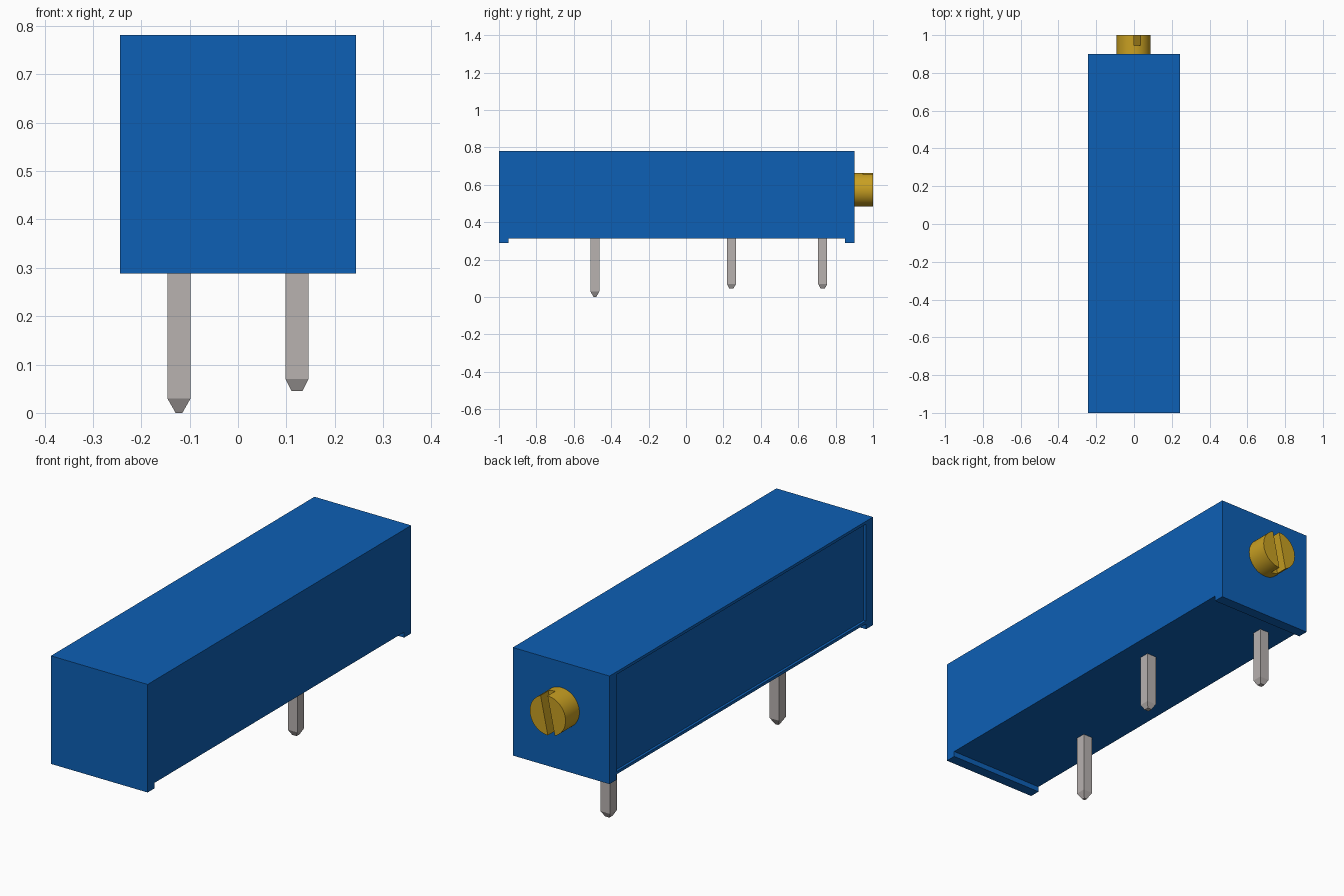
import bpy, bmesh, math
from mathutils import Matrix

if "Cube" in bpy.data.objects:
    bpy.data.objects.remove(bpy.data.objects["Cube"], do_unlink=True)


def material(name, rgb):
    m = bpy.data.materials.new(name)
    m.use_nodes = True
    m.diffuse_color = (*rgb, 1)
    m.node_tree.nodes["Principled BSDF"].inputs["Base Color"].default_value = (*rgb, 1)
    return m


BLUE = material("blue plastic", (0.004, 0.116, 0.462))
BRASS = material("brass", (0.58, 0.35, 0.016))
METAL = material("pin metal", (0.48, 0.445, 0.435))


def finish(bm, name, mat):
    bmesh.ops.recalc_face_normals(bm, faces=bm.faces)
    me = bpy.data.meshes.new(name)
    bm.to_mesh(me)
    bm.free()
    me.materials.append(mat)
    ob = bpy.data.objects.new(name, me)
    bpy.context.collection.objects.link(ob)
    return ob


def box(name, size, loc, mat, tilt=0):
    bm = bmesh.new()
    bmesh.ops.create_cube(bm, size=1, matrix=Matrix.Translation(loc)
                          @ Matrix.Rotation(tilt, 4, 'Y') @ Matrix.Diagonal((*size, 1)))
    return finish(bm, name, mat)


def activate(ob):
    bpy.ops.object.select_all(action='DESELECT')
    ob.select_set(True)
    bpy.context.view_layer.objects.active = ob


def cut(ob, cutter):
    """Subtract the cutter and throw it away."""
    cutter.hide_render = True
    mod = ob.modifiers.new("cut", 'BOOLEAN')
    mod.operation = 'DIFFERENCE'
    mod.solver = 'EXACT'
    mod.object = cutter
    activate(ob)
    bpy.ops.object.modifier_apply(modifier=mod.name)
    bpy.data.objects.remove(cutter, do_unlink=True)


# Housing: side profile with a standoff foot at each end, extruded across x
HALF, FRONT, BACK = 0.244, -1.0, 0.9
FOOT, FLOOR, BOTTOM, TOP = 0.05, 0.313, 0.288, 0.781
profile = [(FRONT, BOTTOM), (FRONT + FOOT, BOTTOM), (FRONT + FOOT, FLOOR),
           (BACK - FOOT, FLOOR), (BACK - FOOT, BOTTOM), (BACK, BOTTOM),
           (BACK, TOP), (FRONT, TOP)]
bm = bmesh.new()
face = bm.faces.new([bm.verts.new((-HALF, y, z)) for y, z in profile])
ext = bmesh.ops.extrude_face_region(bm, geom=[face])
bmesh.ops.translate(bm, vec=(2 * HALF, 0, 0),
                    verts=[v for v in ext["geom"] if isinstance(v, bmesh.types.BMVert)])
housing = finish(bm, "housing", BLUE)

# Shallow recessed panel on the -x side, framed by thin lips
LIP, DEPTH = 0.013, 0.012
cut(housing, box("recess_cutter",
                 (2 * DEPTH, BACK - FRONT - 2 * FOOT, TOP - FLOOR - 2 * LIP),
                 (-HALF, (FRONT + BACK) / 2, (TOP + FLOOR) / 2), BLUE))

# Adjustment screw with a slightly turned slot
SX, SZ = -0.002, 0.574
bm = bmesh.new()
bmesh.ops.create_cone(bm, cap_ends=True, segments=48, radius1=0.09, radius2=0.09, depth=0.11,
                      matrix=Matrix.Translation((SX, 0.945, SZ)) @ Matrix.Rotation(math.pi / 2, 4, 'X'))
screw = finish(bm, "adjustment_screw", BRASS)
cut(screw, box("slot_cutter", (0.036, 0.11, 0.3), (SX, 1.0, SZ), BRASS, math.radians(12)))
activate(screw)
bpy.ops.object.shade_smooth_by_angle(angle=math.radians(30))


# Square pins with chamfered tips
def pin(name, x, y, tip_z, taper, tip_half):
    bm = bmesh.new()
    rings = []
    for z, h in ((FLOOR + 0.01, 0.024), (tip_z + taper, 0.024), (tip_z, tip_half)):
        rings.append([bm.verts.new((x + sx * h, y + sy * h, z))
                      for sx, sy in ((-1, -1), (1, -1), (1, 1), (-1, 1))])
    for a, b in zip(rings, rings[1:]):
        for i in range(4):
            j = (i + 1) % 4
            bm.faces.new((a[i], a[j], b[j], b[i]))
    bm.faces.new(rings[0])
    bm.faces.new(rings[-1])
    finish(bm, name, METAL)


pin("front_pin", -0.122, -0.487, 0.0, 0.03, 0.007)
pin("middle_pin", 0.122, 0.243, 0.045, 0.025, 0.011)
pin("back_pin", -0.122, 0.731, 0.045, 0.025, 0.011)
